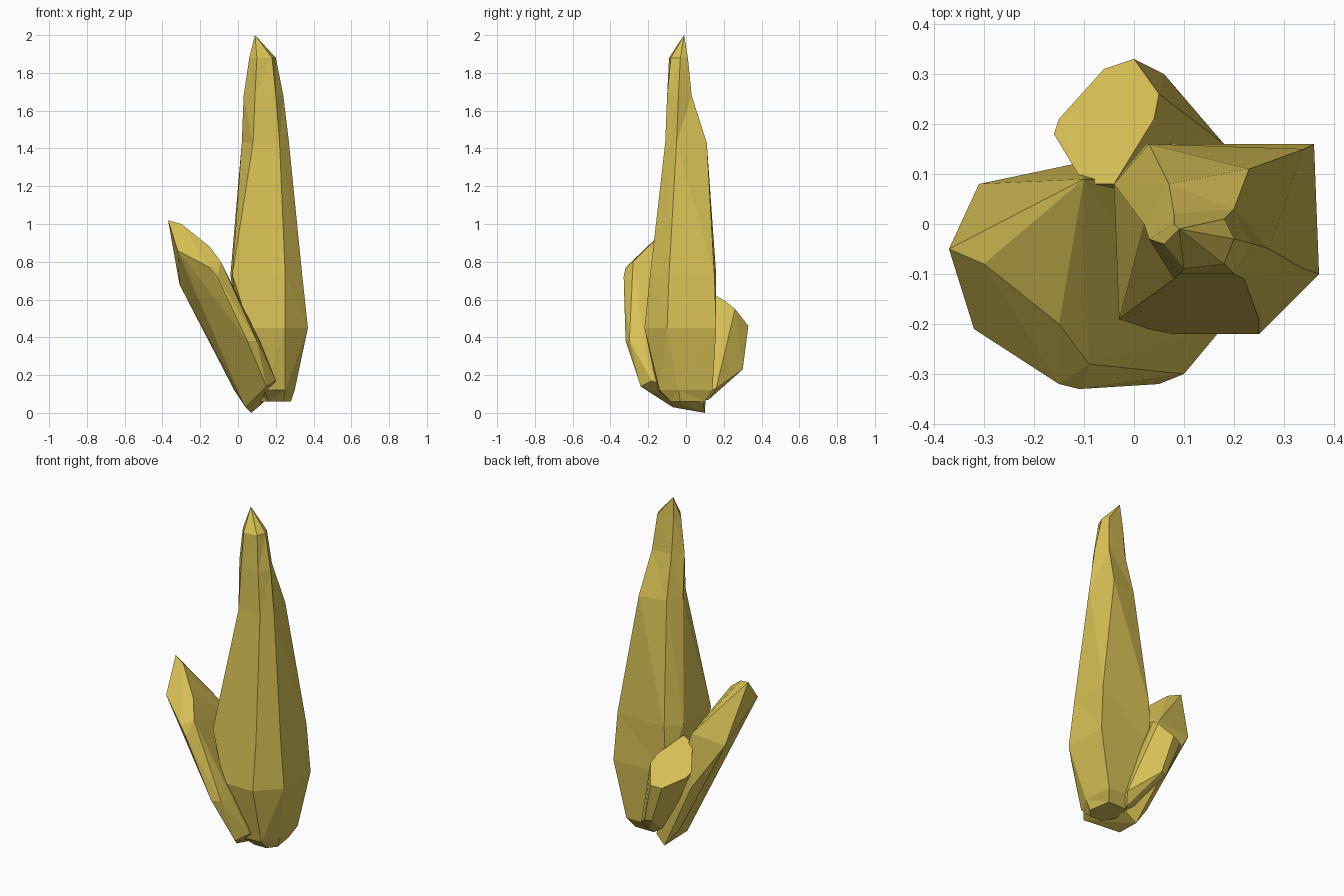
import bpy
import bmesh
from mathutils import Vector

default_cube = bpy.data.objects.get("Cube")
if default_cube:
    bpy.data.objects.remove(default_cube, do_unlink=True)

# One flat gold colour for the whole cluster
gold = bpy.data.materials.new("golden crystal")
gold.use_nodes = True
gold_colour = (0.68, 0.53, 0.09, 1)
gold.diffuse_color = gold_colour
gold.node_tree.nodes["Principled BSDF"].inputs["Base Color"].default_value = gold_colour


def finish(name, bm):
    """Turn a bmesh into a flat shaded object with outward normals."""
    bmesh.ops.recalc_face_normals(bm, faces=bm.faces)
    mesh = bpy.data.meshes.new(name)
    bm.to_mesh(mesh)
    bm.free()
    mesh.materials.append(gold)
    crystal = bpy.data.objects.new(name, mesh)
    bpy.context.collection.objects.link(crystal)
    return crystal


def lofted_crystal(name, sections, tip):
    """Skin a stack of (height, outline) sections and close it to a tip."""
    bm = bmesh.new()
    rings = [[bm.verts.new((x, y, height)) for x, y in outline]
             for height, outline in sections]
    for lower, upper in zip(rings, rings[1:]):
        for i in range(len(lower)):
            j = (i + 1) % len(lower)
            bm.faces.new((lower[i], lower[j], upper[j], upper[i]))
    bm.faces.new(rings[0])
    apex = bm.verts.new(tip)
    last = rings[-1]
    for i in range(len(last)):
        bm.faces.new((last[i], last[(i + 1) % len(last)], apex))
    bmesh.ops.triangulate(bm, faces=bm.faces)
    return finish(name, bm)


def cut_crystal(name, *facets):
    """Wrap the corners of the end facets in a convex gem shape."""
    bm = bmesh.new()
    for facet in facets:
        for corner in facet:
            bm.verts.new(Vector(corner))
    hull = bmesh.ops.convex_hull(bm, input=bm.verts)
    unused = {g for g in hull["geom_interior"] if isinstance(g, bmesh.types.BMVert)}
    bmesh.ops.delete(bm, geom=list(unused), context="VERTS")
    bmesh.ops.dissolve_limit(bm, angle_limit=0.03, verts=bm.verts, edges=bm.edges)
    return finish(name, bm)


# Tall crystal: six sided, widest low down and tapering to a chisel point
lofted_crystal("tall_crystal", [
    (0.06, [(.28, -.03), (.24, -.08), (.16, -.08), (.11, 0), (.14, .1), (.26, .1)]),
    (0.12, [(.3, -.04), (.25, -.14), (.14, -.15), (.09, 0), (.12, .14), (.29, .14)]),
    (0.45, [(.37, -.1), (.25, -.22), (.06, -.22), (0, .02), (.02, .16), (.36, .16)]),
    (0.73, [(.34, -.09), (.25, -.19), (-.03, -.19), (-.04, .08), (.03, .16), (.34, .15)]),
    (1.43, [(.27, -.05), (.22, -.11), (.08, -.11), (.02, 0), (.07, .08), (.23, .11)]),
    (1.68, [(.24, -.04), (.2, -.1), (.09, -.1), (.03, -.03), (.08, .02), (.2, .03)]),
    (1.88, [(.2, -.03), (.18, -.08), (.1, -.09), (.06, -.04), (.08, 0), (.18, .01)]),
], tip=(.09, -.01, 2))

# Leaning crystal on the right: slanted top facet, shoulders, foot
cut_crystal(
    "leaning_crystal",
    [(-.37, -.05, 1.02), (-.3, -.08, 1), (-.15, -.2, .88), (-.09, -.28, .8),
     (-.11, -.33, .72), (-.15, -.32, .77), (-.32, -.21, .86)],
    [(-.31, .08, .68), (-.12, .12, .4), (-.1, .09, .7)],
    [(.05, -.32, .38), (.1, -.3, .38), (.12, -.22, .37)],
    [(.2, -.18, .17), (.15, -.24, .14), (.04, -.07, .03), (.07, .1, 0),
     (.13, .09, .05), (-.02, .08, .12)],
)

# Short crystal at the back: broad sloping top facet, back corners, foot
cut_crystal(
    "short_back_crystal",
    [(-.16, .18, .52), (-.15, .21, .5), (-.06, .31, .45), (0, .33, .46),
     (.05, .26, .55), (.04, .21, .59), (-.04, .08, .67), (-.1, .08, .64)],
    [(.06, .3, .23), (.02, .29, .23)],
    [(.18, .16, .13), (.15, .12, .07), (.11, .03, .05), (.18, .04, .08)],
)
